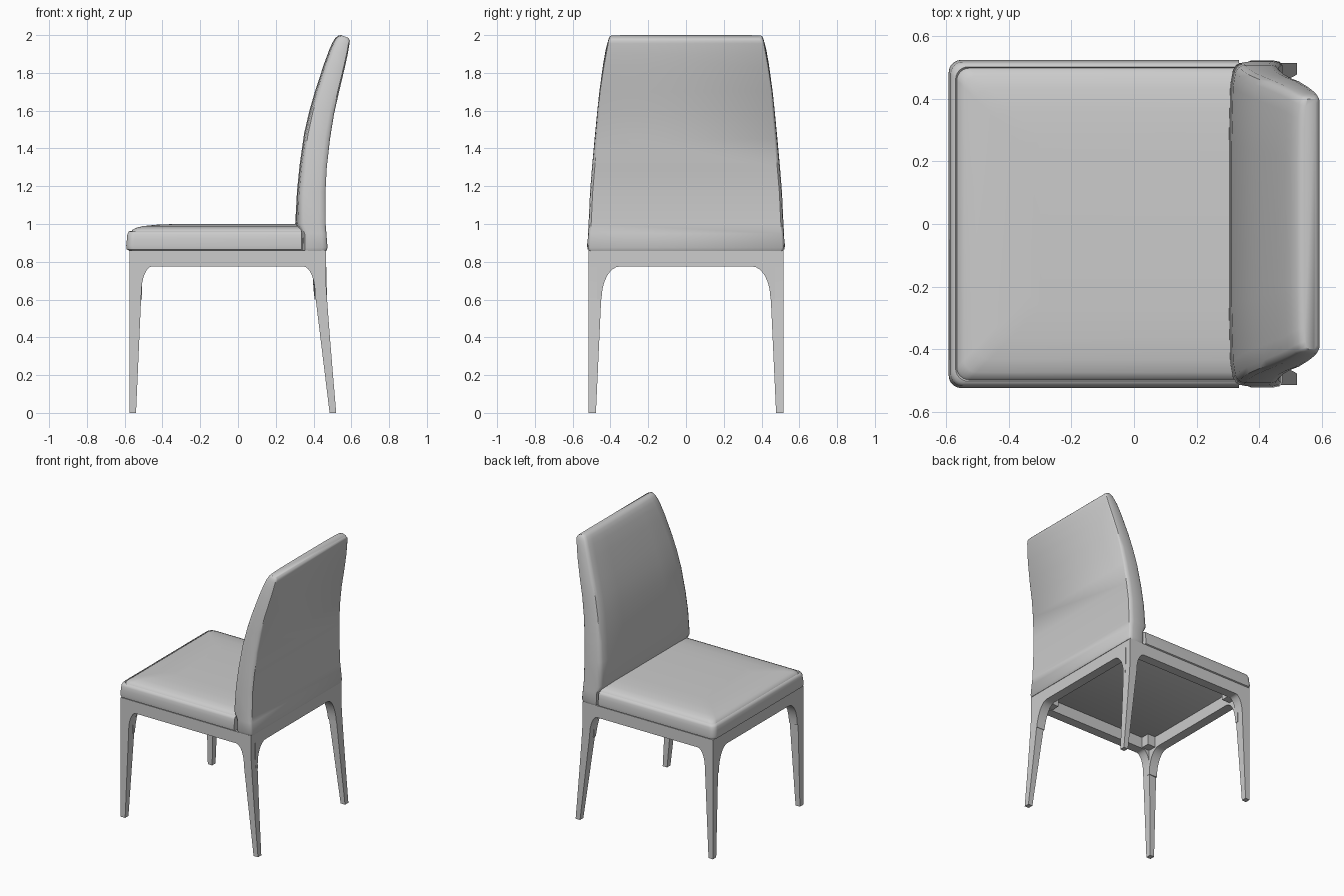
import bpy, bmesh, math

cube = bpy.data.objects.get("Cube")
if cube:
    bpy.data.objects.remove(cube, do_unlink=True)

grey = bpy.data.materials.new("soft grey")
grey.use_nodes = True
COLOR = (0.6, 0.6, 0.6, 1)
grey.diffuse_color = COLOR
grey.node_tree.nodes["Principled BSDF"].inputs["Base Color"].default_value = COLOR


def make(name, bm, angle=35):
    bmesh.ops.recalc_face_normals(bm, faces=bm.faces)
    mesh = bpy.data.meshes.new(name)
    bm.to_mesh(mesh)
    bm.free()
    mesh.materials.append(grey)
    mesh.shade_smooth()
    mesh.set_sharp_from_angle(angle=math.radians(angle))
    obj = bpy.data.objects.new(name, mesh)
    bpy.context.collection.objects.link(obj)
    return obj


def loft(name, rings, angle=35):
    """Skin closed rings of equal length and cap both ends."""
    bm = bmesh.new()
    loops = [[bm.verts.new(p) for p in ring] for ring in rings]
    n = len(loops[0])
    for a, b in zip(loops, loops[1:]):
        for i in range(n):
            j = (i + 1) % n
            bm.faces.new((a[i], a[j], b[j], b[i]))
    bm.faces.new(loops[0][::-1])
    bm.faces.new(loops[-1])
    return make(name, bm, angle)


def arc(u0, z0, u1, z1, steps=8):
    """Quarter ellipse leaving (u0, z0) vertically, reaching (u1, z1) level."""
    turns = [math.pi / 2 * i / steps for i in range(steps + 1)]
    return [(u1 + (u0 - u1) * math.cos(a), z0 + (z1 - z0) * math.sin(a)) for a in turns]


# Frame dimensions
TOP, UNDER, SIDE, FRONT = 0.86, 0.775, 0.515, -0.575


def thickness(z):
    return 0.038 + 0.03 * min(z / 0.65, 1)


def back_x(z):
    return 0.465 + 0.055 * max(0, (0.7 - z) / 0.7) ** 1.1


# Side frames: a pair of tapered legs and their rail in one arched outline
rear_edge = [(back_x(z), z) for z in (0, 0.2, 0.4, 0.6, 0.7)]
side_outline = ([(FRONT, TOP), (FRONT, 0), (-0.54, 0)]
                + arc(-0.512, 0.63, -0.455, UNDER)
                + arc(0.408, 0.63, 0.345, UNDER)[::-1]
                + [(0.485, 0)] + rear_edge + [(0.465, TOP)])
for label, s in (("left", 1), ("right", -1)):
    loft(label + "_side_frame", [
        [(x, s * SIDE, z) for x, z in side_outline],
        [(x, s * (SIDE - thickness(z)), z) for x, z in side_outline]])

# Cross rails with curved brackets that blend into the legs
bracket = arc(-0.447, 0.6, -0.35, UNDER)
rail_outline = ([(-0.47, TOP), (-0.47, 0.6)] + bracket
                + [(-y, z) for y, z in bracket[::-1]] + [(0.47, 0.6), (0.47, TOP)])
for name, edge, s in (("front_rail", lambda z: FRONT, 1), ("rear_rail", back_x, -1)):
    loft(name, [
        [(edge(z), y, z) for y, z in rail_outline],
        [(edge(z) + s * thickness(z), y, z) for y, z in rail_outline]])

# Corner blocks inside the frame
for x in (-0.49, 0.38):
    for y in (-0.43, 0.43):
        bm = bmesh.new()
        bmesh.ops.create_cube(bm, size=1)
        for v in bm.verts:
            v.co = (x + v.co.x * 0.09, y + v.co.y * 0.09, 0.82 + v.co.z * 0.08)
        make("corner_block", bm)


# Seat cushion: rounded front corners, seam near the edge and a domed top
def seat_ring(inset, z, rear=0.335):
    x0, w, r = -0.592 + inset, 0.524 - inset, 0.04
    ring = [(rear, -w, z)]
    for sy, start in ((-1, 0), (1, 1)):
        for i in range(7):
            a = math.pi / 2 * (i / 6 if sy < 0 else 1 - i / 6)
            ring.append((x0 + r - r * math.sin(a), sy * (w - r + r * math.cos(a)), z))
    return ring + [(rear, w, z)]


loft("seat_cushion", [seat_ring(i, z) for i, z in (
    (0.016, 0.858), (0.003, 0.866), (0, 0.885), (0.004, 0.92), (0.006, 0.945),
    (0.013, 0.959), (0.022, 0.963), (0.026, 0.958), (0.032, 0.968),
    (0.05, 0.979), (0.09, 0.989), (0.16, 0.996), (0.26, 1.0))], 40)


# Backrest: curved, tapering upholstery; each station is front, back, half width
def back_ring(fx, fz, bx, bz, w):
    half = [(0, 0), (0.0, 0.5 * w), (0.03, w - 0.07), (0.08, w - 0.025), (0.15, w - 0.007),
            (0.28, w), (0.8, w), (0.94, w - 0.004), (1, w - 0.014)]
    loop = half + [(t, -y) for t, y in half[:0:-1]]
    return [(fx + (bx - fx) * t, y, fz + (bz - fz) * t) for t, y in loop]


loft("backrest", [back_ring(*s) for s in (
    (0.335, 0.858, 0.468, 0.858, 0.515),
    (0.335, 0.875, 0.474, 0.875, 0.522),
    (0.333, 0.95, 0.468, 0.95, 0.519),
    (0.303, 1.0, 0.464, 1.0, 0.516),
    (0.312, 1.17, 0.463, 1.17, 0.508),
    (0.326, 1.31, 0.47, 1.3, 0.497),
    (0.35, 1.48, 0.487, 1.45, 0.482),
    (0.378, 1.6, 0.508, 1.58, 0.47),
    (0.407, 1.7, 0.535, 1.7, 0.459),
    (0.456, 1.85, 0.566, 1.83, 0.439),
    (0.484, 1.925, 0.581, 1.9, 0.426),
    (0.5, 1.96, 0.59, 1.955, 0.416),
    (0.514, 1.983, 0.592, 1.97, 0.41),
    (0.528, 1.996, 0.589, 1.978, 0.405),
    (0.545, 2.0, 0.582, 1.986, 0.4))], 40)
